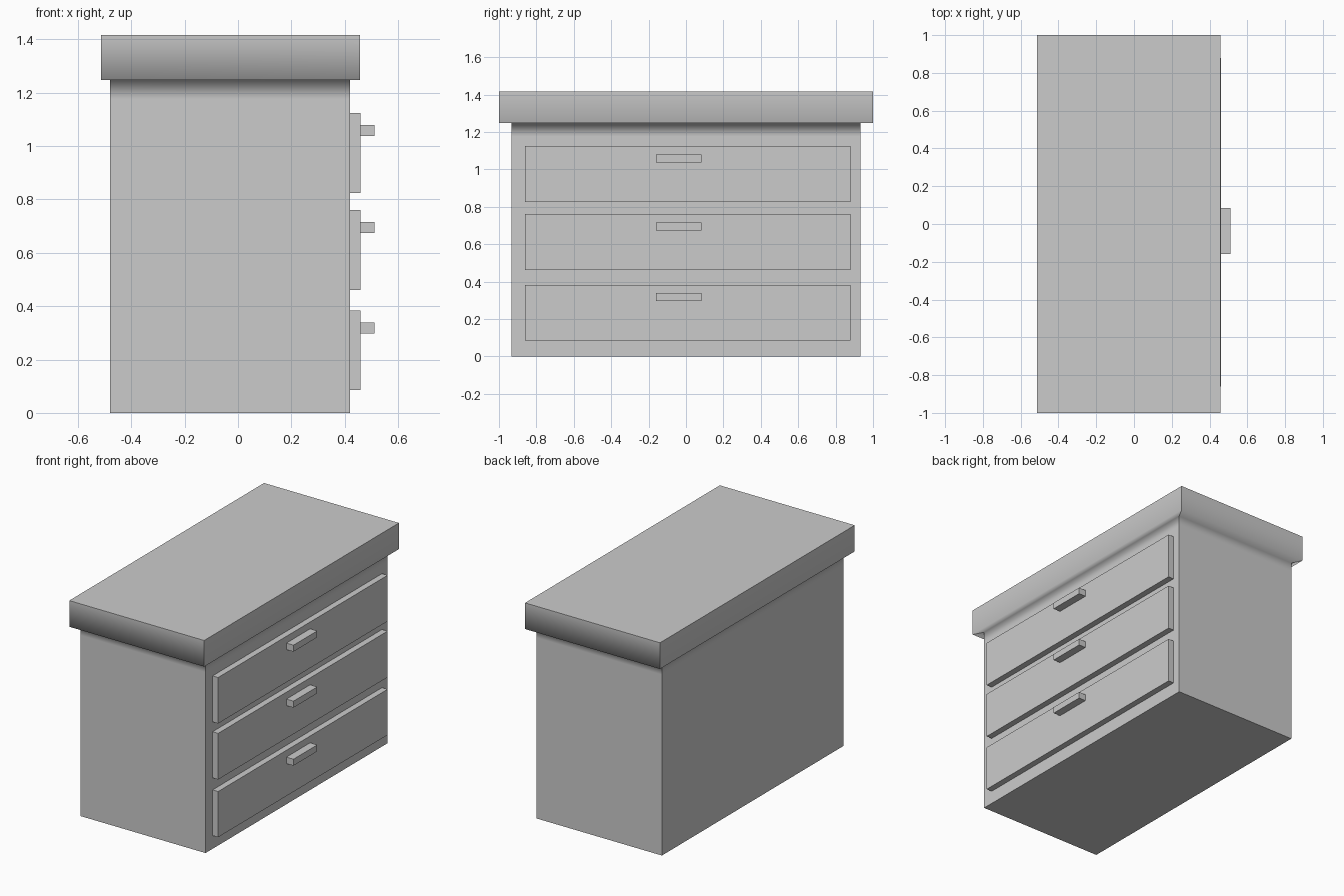
import bpy, bmesh

if "Cube" in bpy.data.objects:
    bpy.data.objects.remove(bpy.data.objects["Cube"])


def add_object(name, bm):
    bmesh.ops.recalc_face_normals(bm, faces=bm.faces)
    mesh = bpy.data.meshes.new(name)
    bm.to_mesh(mesh)
    bm.free()
    obj = bpy.data.objects.new(name, mesh)
    bpy.context.collection.objects.link(obj)
    return obj


def box(name, x, y, z):
    bm = bmesh.new()
    bmesh.ops.create_cube(bm, size=1)
    for v in bm.verts:
        v.co = [lo + (c + 0.5) * (hi - lo) for c, (lo, hi) in zip(v.co, (x, y, z))]
    return add_object(name, bm)


# Cabinet body flowing into the overhanging top: stacked rectangular rings
body = (-0.48, 0.42, 0.933)
slab = (-0.513, 0.457, 1.0)
levels = [(body, 0.0), (body, 1.175), (body, 1.247), (slab, 1.247), (slab, 1.417)]
bm = bmesh.new()
rings = []
for (x0, x1, y), z in levels:
    corners = [(x0, -y), (x1, -y), (x1, y), (x0, y)]
    rings.append([bm.verts.new((cx, cy, z)) for cx, cy in corners])
for low, high in zip(rings, rings[1:]):
    for i in range(4):
        j = (i + 1) % 4
        face = bm.faces.new((low[i], low[j], high[j], high[i]))
        face.smooth = True
bm.faces.new(rings[0])
bm.faces.new(rings[-1])

# Corner, top and bottom edges stay sharp; the overhang shades softly
for low, high in zip(rings, rings[1:]):
    for a, b in zip(low, high):
        bm.edges.get((a, b)).smooth = False
for ring in (rings[0], rings[-1]):
    for i in range(4):
        bm.edges.get((ring[i], ring[(i + 1) % 4])).smooth = False
add_object("cabinet_body", bm)

# Three drawer fronts, each with a bar handle
drawers = [("lower", 0.086, 0.383, 0.297),
           ("middle", 0.461, 0.761, 0.674),
           ("upper", 0.825, 1.124, 1.038)]
for label, bottom, top, handle in drawers:
    box(label + "_drawer_front", (0.41, 0.46), (-0.861, 0.879), (bottom, top))
    box(label + "_drawer_handle", (0.45, 0.511), (-0.16, 0.084), (handle, handle + 0.042))
